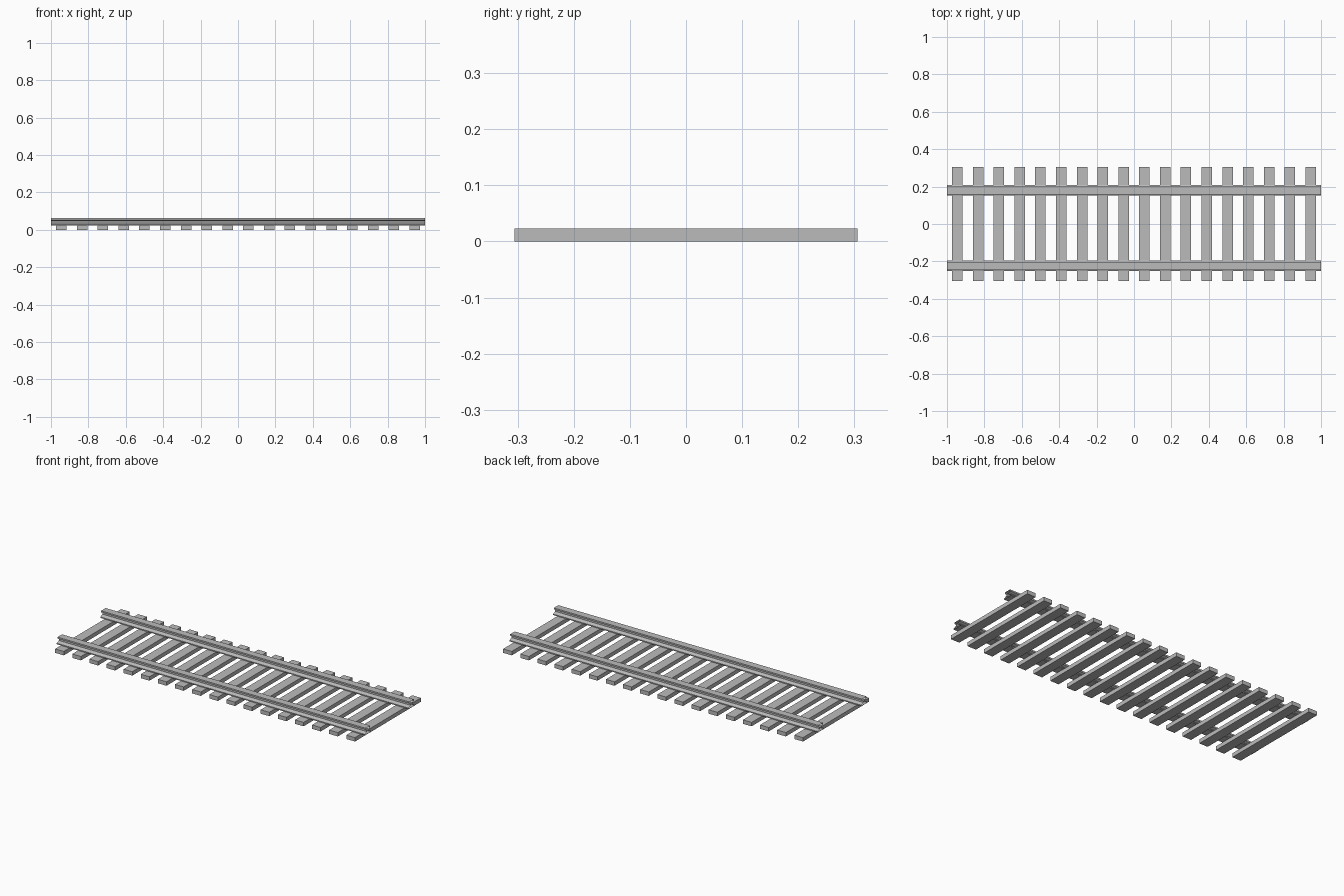
import bpy
import bmesh

cube = bpy.data.objects.get("Cube")
if cube:
    bpy.data.objects.remove(cube, do_unlink=True)

grey = bpy.data.materials.new("plain grey")
grey.use_nodes = True
colour = (0.5, 0.5, 0.5, 1)
grey.diffuse_color = colour
grey.node_tree.nodes["Principled BSDF"].inputs["Base Color"].default_value = colour


def extrude_profile(name, points, axis, length, location, capped):
    """Extrude a closed (across, height) profile along x or y, centred on location."""
    bm = bmesh.new()
    rings = []
    for end in (-length / 2, length / 2):
        rings.append([bm.verts.new((end, a, z) if axis == "x" else (a, end, z))
                      for a, z in points])
    count = len(points)
    for i in range(count):
        j = (i + 1) % count
        bm.faces.new((rings[0][i], rings[0][j], rings[1][j], rings[1][i]))
    if capped:
        for ring in rings:
            bm.faces.new(ring)
    bmesh.ops.recalc_face_normals(bm, faces=bm.faces)
    mesh = bpy.data.meshes.new(name)
    bm.to_mesh(mesh)
    bm.free()
    mesh.materials.append(grey)
    obj = bpy.data.objects.new(name, mesh)
    obj.location = location
    bpy.context.collection.objects.link(obj)
    return obj


# Sleepers: evenly spaced crosswise beams
SLEEPERS = 18
HEIGHT = 0.023
beam = [(-0.028, 0), (0.028, 0), (0.028, HEIGHT), (-0.028, HEIGHT)]
for i in range(SLEEPERS):
    x = -0.945 + i * 1.89 / (SLEEPERS - 1)
    extrude_profile(f"sleeper_{i + 1}", beam, "y", 0.611, (x, 0, 0), True)

# Rails: foot, narrow web and head, open at both ends
half = [(0.028, 0), (0.028, 0.006), (0.008, 0.014), (0.008, 0.024),
        (0.021, 0.03), (0.021, 0.039)]
profile = half + [(-a, z) for a, z in reversed(half)]
for name, y in (("rail_back", 0.18), ("rail_front", -0.224)):
    extrude_profile(name, profile, "x", 2.0, (0, y, HEIGHT), False)
